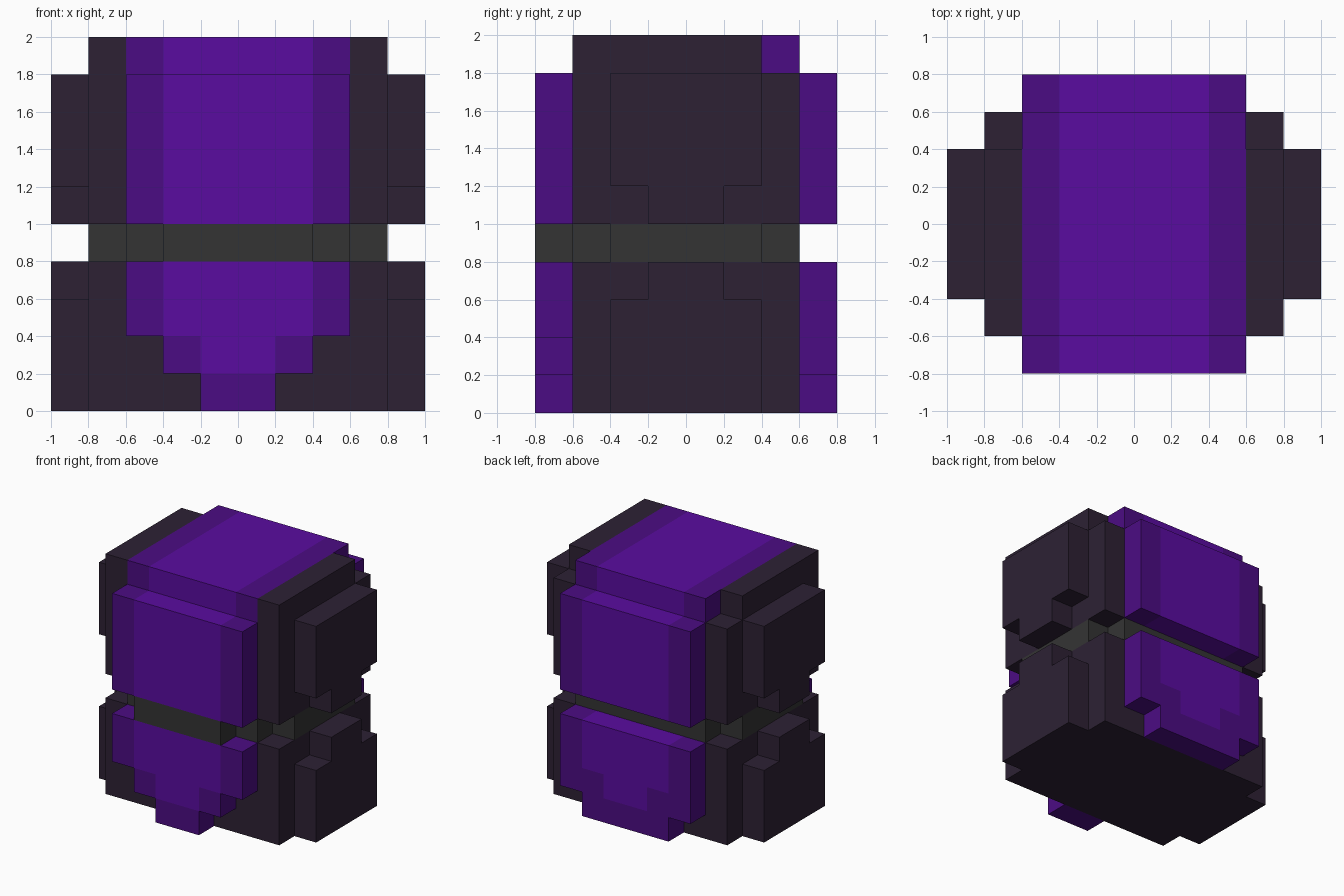
import bpy
import bmesh
from mathutils import Vector

if "Cube" in bpy.data.objects:
    bpy.data.objects.remove(bpy.data.objects["Cube"], do_unlink=True)

UNIT = 0.2  # edge of one block


def linear(c):
    c /= 255
    return c / 12.92 if c <= 0.04045 else ((c + 0.055) / 1.055) ** 2.4


def make_material(name, rgb):
    colour = tuple(linear(c) for c in rgb) + (1.0,)
    mat = bpy.data.materials.new(name)
    mat.diffuse_color = colour
    mat.use_nodes = True
    bsdf = mat.node_tree.nodes["Principled BSDF"]
    bsdf.inputs["Base Color"].default_value = colour
    bsdf.inputs["Roughness"].default_value = 0.8
    return mat


light = make_material("light_purple", (90, 12, 160))
deep = make_material("deep_purple", (75, 12, 131))
dark = make_material("dark_plum", (45, 33, 52))
grey = make_material("charcoal_grey", (52, 52, 52))


def block_part(name, boxes, mats, rule=None):
    """Joined block shell; boxes are (x0, x1, y0, y1, z0, z1) in units."""
    cells = {(x, y, z) for x0, x1, y0, y1, z0, z1 in boxes
             for x in range(x0, x1) for y in range(y0, y1) for z in range(z0, z1)}
    bm = bmesh.new()
    for cell in sorted(cells):
        centre = Vector(cell) + Vector((0.5, 0.5, 0.5))
        for axis in range(3):
            for side in (-1, 1):
                near = list(cell)
                near[axis] += side
                if tuple(near) in cells:
                    continue
                n, u, v = Vector(), Vector(), Vector()
                n[axis] = side * 0.5
                u[(axis + 1) % 3] = 0.5
                v[(axis + 2) % 3] = 0.5 * side
                corners = [centre + n + a * u + b * v
                           for a, b in ((-1, -1), (1, -1), (1, 1), (-1, 1))]
                face = bm.faces.new([bm.verts.new(c * UNIT) for c in corners])
                face.material_index = rule(centre) if rule else 0
    bmesh.ops.remove_doubles(bm, verts=bm.verts, dist=0.001)
    # merge flat areas, keeping colour borders
    bmesh.ops.dissolve_limit(bm, angle_limit=0.01, verts=bm.verts,
                             edges=bm.edges, delimit={'MATERIAL'})
    mesh = bpy.data.meshes.new(name)
    bm.to_mesh(mesh)
    bm.free()
    for m in mats:
        mesh.materials.append(m)
    obj = bpy.data.objects.new(name, mesh)
    bpy.context.collection.objects.link(obj)
    return obj


# light stripe that narrows towards the bottom, deep purple border
def stripe(c):
    half = 2 if c.z > 2 else 1 if c.z > 1 else 0
    return 0 if abs(c.x) < half else 1


purples = [light, deep]

# dark body halves, with rails along the top edges
block_part("lower_body", [(-4, 4, -3, 3, 0, 4)], [dark])
block_part("upper_body", [(-4, 4, -3, 3, 5, 9),
                          (-4, -3, -3, 2, 9, 10), (3, 4, -3, 2, 9, 10)], [dark])

# grey belt with a front buckle
block_part("belt", [(-3, 3, -3, 3, 4, 5), (-4, 4, -2, 2, 4, 5),
                    (-2, 2, -4, -3, 4, 5)], [grey])

# T-shaped plates on both sides
for side, x in (("right", -5), ("left", 4)):
    block_part(side + "_upper_plate", [(x, x + 1, -2, 2, 6, 9),
                                       (x, x + 1, -1, 1, 5, 6)], [dark])
    block_part(side + "_lower_plate", [(x, x + 1, -2, 2, 0, 3),
                                       (x, x + 1, -1, 1, 3, 4)], [dark])

# purple lid and panels
block_part("lid", [(-3, 3, -3, 3, 9, 10)], purples, stripe)
for side, y in (("front", -4), ("back", 3)):
    block_part(side + "_upper_panel", [(-3, 3, y, y + 1, 5, 9)], purples, stripe)
block_part("front_lower_panel", [(-3, 3, -4, -3, 2, 4), (-2, 2, -4, -3, 1, 2),
                                 (-1, 1, -4, -3, 0, 1)], purples, stripe)
block_part("back_lower_panel", [(-3, 3, 3, 4, 1, 4), (-2, 2, 3, 4, 0, 1)],
           purples, stripe)
